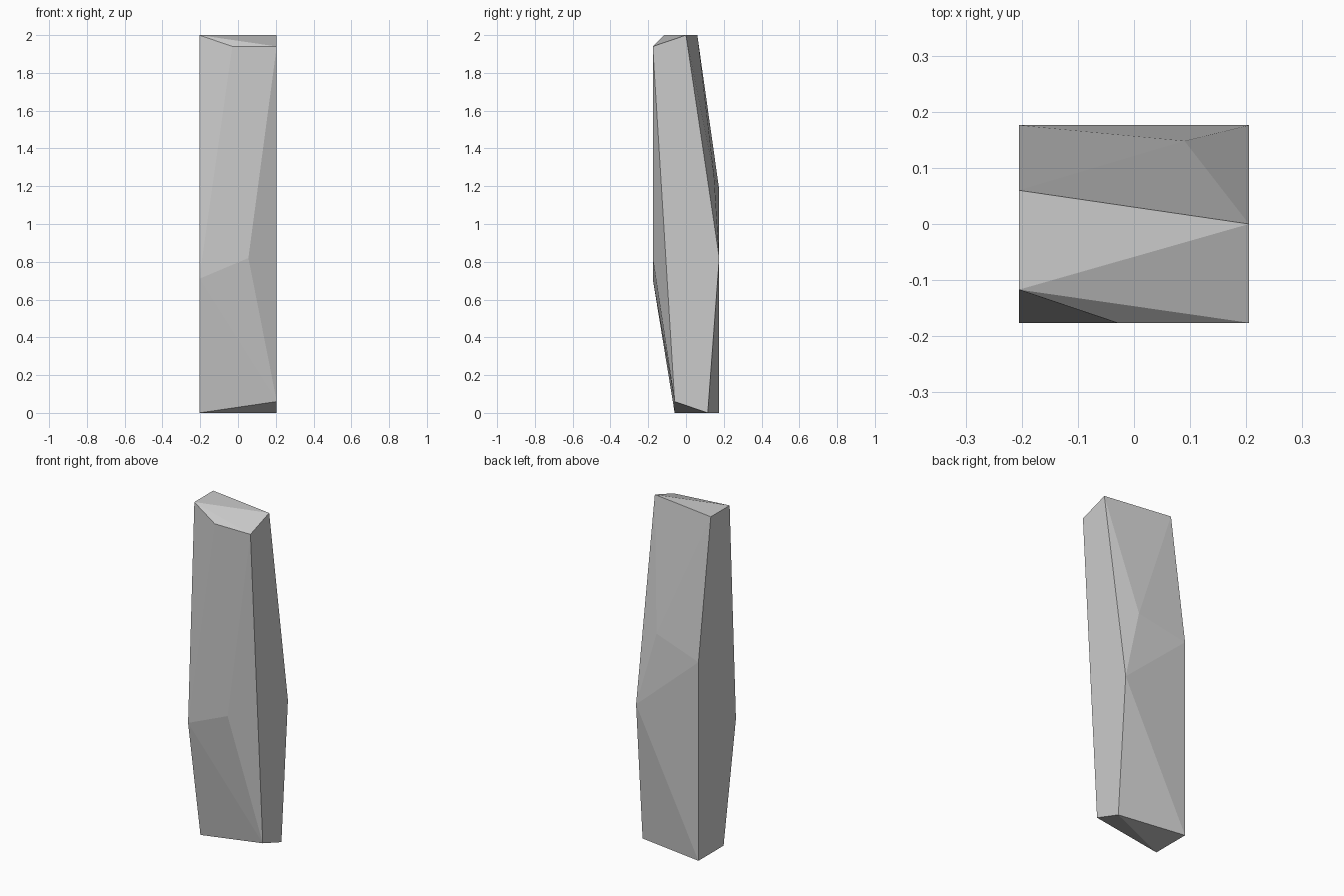
import bpy, bmesh

if "Cube" in bpy.data.objects:
    bpy.data.objects.remove(bpy.data.objects["Cube"])

HALF_W, HALF_D = 0.205, 0.176

# Side outlines of the chipped stone, as (y, z)
right_profile = [(-HALF_D, 1.94), (0, 2.0), (HALF_D, 0.82), (0.115, 0), (-0.06, 0.06)]
left_profile = [(-0.117, 2.0), (0.06, 2.0), (HALF_D, 1.18), (HALF_D, 0),
                (-0.06, 0), (-HALF_D, 0.71)]

# Facet corners on the front and back
facet_corners = [(-0.03, -HALF_D, 1.94), (0.055, -HALF_D, 0.82), (0.09, 0.148, 1.26)]

points = [(HALF_W, y, z) for y, z in right_profile]
points += [(-HALF_W, y, z) for y, z in left_profile]
points += facet_corners

# Wrap the outlines in a convex faceted body
bm = bmesh.new()
for p in points:
    bm.verts.new(p)
bmesh.ops.convex_hull(bm, input=bm.verts[:])
bmesh.ops.dissolve_limit(bm, angle_limit=0.002, verts=bm.verts[:], edges=bm.edges[:])
bmesh.ops.recalc_face_normals(bm, faces=bm.faces[:])

mesh = bpy.data.meshes.new("stone_shard")
bm.to_mesh(mesh)
bm.free()
bpy.context.collection.objects.link(bpy.data.objects.new("stone_shard", mesh))
